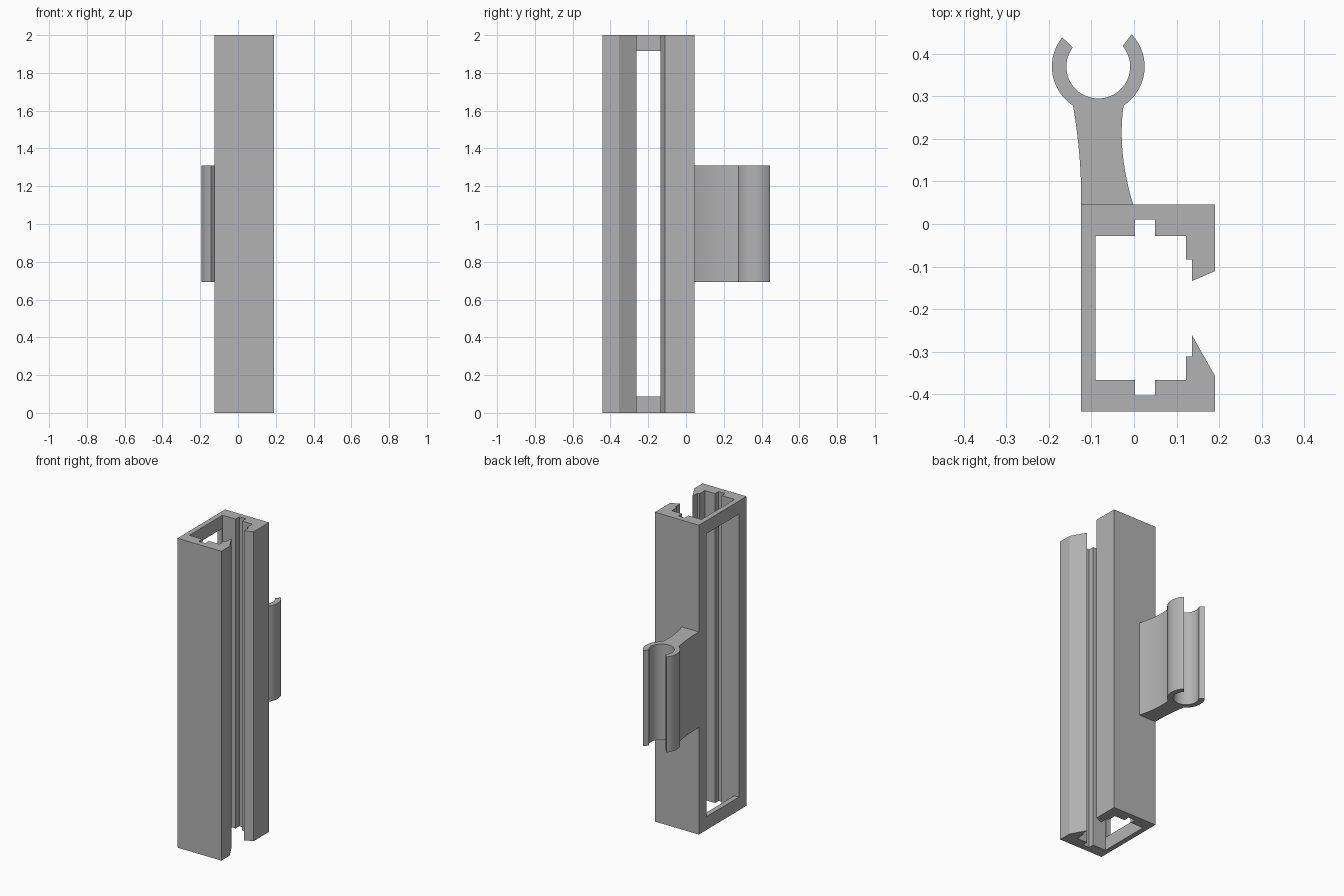
import bpy
import bmesh
from math import cos, sin, radians

cube = bpy.data.objects.get("Cube")
if cube:
    bpy.data.objects.remove(cube, do_unlink=True)

grey = bpy.data.materials.new("plain grey")
grey.use_nodes = True
grey.diffuse_color = (0.45, 0.45, 0.45, 1)
grey.node_tree.nodes["Principled BSDF"].inputs["Base Color"].default_value = grey.diffuse_color


def prism(name, outline, z0, z1):
    """Extrude a closed plan outline from z0 to z1."""
    bm = bmesh.new()
    base = bm.faces.new([bm.verts.new((x, y, z0)) for x, y in outline])
    top = bmesh.ops.extrude_face_region(bm, geom=[base])["geom"]
    verts = [g for g in top if isinstance(g, bmesh.types.BMVert)]
    bmesh.ops.translate(bm, verts=verts, vec=(0, 0, z1 - z0))
    bmesh.ops.recalc_face_normals(bm, faces=bm.faces)
    mesh = bpy.data.meshes.new(name)
    bm.to_mesh(mesh)
    bm.free()
    mesh.materials.append(grey)
    obj = bpy.data.objects.new(name, mesh)
    bpy.context.collection.objects.link(obj)
    return obj


def activate(obj):
    bpy.ops.object.select_all(action="DESELECT")
    obj.select_set(True)
    bpy.context.view_layer.objects.active = obj


def arc(cx, cy, r, start, end, steps):
    angles = [radians(start + (end - start) * i / steps) for i in range(steps + 1)]
    return [(cx + r * cos(a), cy + r * sin(a)) for a in angles]


def bend(a, b, c, steps=10):
    """Quadratic curve from a to c, pulled towards b."""
    return [tuple((1 - t) ** 2 * p + 2 * t * (1 - t) * q + t * t * s
                  for p, q, s in zip(a, b, c))
            for t in (i / steps for i in range(steps + 1))]


# Channel housing: C-shaped section with grooves and two angled lips
LEFT, RIGHT, FRONT, BACK = -0.124, 0.19, -0.441, 0.046
section = [
    (RIGHT, BACK), (LEFT, BACK), (LEFT, FRONT), (RIGHT, FRONT),
    # front lip and groove
    (RIGHT, -0.356), (0.136, -0.261), (0.136, -0.311), (0.122, -0.311),
    (0.122, -0.367), (0.049, -0.367), (0.049, -0.403), (0.002, -0.403),
    (0.002, -0.367), (-0.091, -0.367),
    # back groove and lip
    (-0.091, -0.028), (0.002, -0.028), (0.002, 0.01), (0.049, 0.01),
    (0.049, -0.028), (0.122, -0.028), (0.122, -0.084), (0.136, -0.084),
    (0.136, -0.134), (RIGHT, -0.111),
]
housing = prism("channel_housing", section, 0, 2)

# Long window through the closed side wall
cutter = prism("window_cutter",
               [(-0.2, -0.362), (-0.05, -0.362), (-0.05, -0.033), (-0.2, -0.033)],
               0.086, 1.915)
cutter.hide_render = True
cut = housing.modifiers.new("window", "BOOLEAN")
cut.operation = "DIFFERENCE"
cut.solver = "EXACT"
cut.object = cutter
activate(housing)
bpy.ops.object.modifier_apply(modifier=cut.name)
bpy.data.objects.remove(cutter, do_unlink=True)

# Snap clip: curved stem carrying an open ring
CX, CY, OUTER, INNER = -0.084, 0.37, 0.109, 0.075
ring = (arc(CX, CY, OUTER, -57, 44, 24)
        + arc(CX, CY, INNER, 40, -217, 48)
        + arc(CX, CY, OUTER, -219, -123, 24))
stem_left = bend(ring[-1], (-0.123, 0.16), (LEFT, BACK))[1:]
stem_right = bend((-0.002, BACK), (-0.04, 0.17), ring[0])[:-1]
clip = prism("snap_clip", stem_right + ring + stem_left, 0.692, 1.31)
activate(clip)
bpy.ops.object.shade_smooth_by_angle(angle=radians(25))
